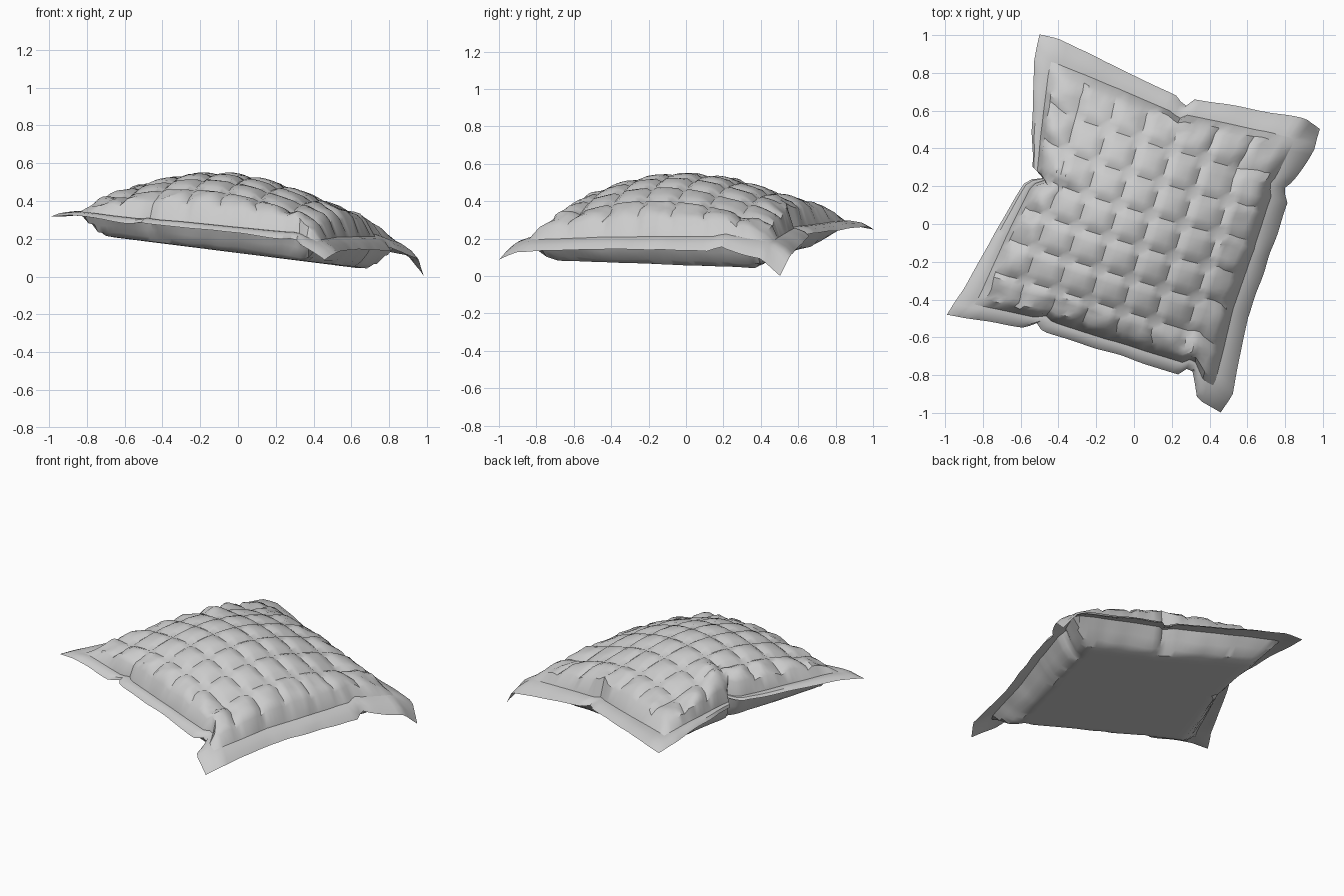
import bpy, bmesh, math
from mathutils import Vector, noise

if "Cube" in bpy.data.objects:
    bpy.data.objects.remove(bpy.data.objects["Cube"])

# Cushion axes, quilting and hem layout
E1, E2 = Vector((.956, -.292, 0)), Vector((.292, .956, 0))
CELLS, SUB, BODY, HALF = 7, 6, .9, .69
N = CELLS * SUB
body_steps = [BODY * (2 * i / N - 1) for i in range(N + 1)]
STEPS = [-1, -.97, -.925] + body_steps + [.925, .97, 1]

# Seam outline, with a tucked pleat in each side
A, B = (-.5, 1, .25), (.985, .5, 0)
C, D = (.46, -1, .09), (-.99, -.48, .32)
FRONT = [D, (-.88, -.5, .33), (-.56, -.55, .28), (-.52, -.51, .29), (-.48, -.57, .28),
         (.25, -.8, .2), (.3, -.74, .2), (.34, -.93, .16), C]
RIGHT = [C, (.52, -.9, .13), (.6, -.5, .145), (.82, .12, .135), (.79, .18, .16),
         (.84, .22, .14), (.96, .4, .09), B]
BACK = [A, (-.4, .98, .27), (.22, .68, .23), (.27, .62, .22), (.3, .66, .22), (.91, .56, .11), B]
LEFT = [D, (-.9, -.35, .33), (-.74, -.05, .33), (-.57, .23, .32), (-.43, .25, .33),
        (-.54, .28, .3), (-.54, .5, .3), (-.53, .85, .28), A]
TUCKS = [Vector((.25, .54)), Vector((-.38, .27)), Vector((.31, -.66))]


def along(path, axis, f):
    """Point on a seam at fraction f of its run along an axis."""
    pts = [Vector(p) for p in path]
    d = [p.dot(axis) for p in pts]
    goal = d[0] + f * (d[-1] - d[0])
    for p, q, a, b in zip(pts, pts[1:], d, d[1:]):
        if goal <= b:
            return p.lerp(q, (goal - a) / (b - a))
    return pts[-1]


def seam_sheet(s, t):
    """Sheet spanning the outline, settling to a regular square inside."""
    f, g = (s + 1) / 2, (t + 1) / 2
    sides = (along(FRONT, E1, f).lerp(along(BACK, E1, f), g)
             + along(LEFT, E2, g).lerp(along(RIGHT, E2, g), f))
    corners = Vector(D).lerp(Vector(C), f).lerp(Vector(A).lerp(Vector(B), f), g)
    square = E1 * (HALF * s - .018) + E2 * (HALF * t - .018)
    square.z = .19 - .1 * square.x
    edge = max(abs(s), abs(t))
    p = square.lerp(sides - corners, edge ** 4)
    # The hem slopes down a little towards its outer seam
    p.z += .55 * (1 - edge) * edge ** 8
    # Slight waviness of the hem
    return p + noise.noise_vector(p * 6) * .008 * edge ** 12


def top_point(s, t):
    p = seam_sheet(s, t)
    u, v = s / BODY, t / BODY
    edge = max(abs(u), abs(v))
    if edge < .999:
        dome = ((1 - u * u) * (1 - v * v)) ** .56
        puff = min(abs(math.sin(CELLS * math.pi * (u + 1) / 2)),
                   abs(math.sin(CELLS * math.pi * (v + 1) / 2))) ** .55
        p.z += .332 * dome + .026 * puff
        # Fabric bunched up at the pleats
        p.z += sum(.04 * math.exp(-((p.xy - c).length / .06) ** 2) for c in TUCKS)
    elif edge < 1.1:
        p.z += .006
    # Puckers beside the hem
    amount = max(0, 1 - abs(edge - .88) / .12)
    return p + noise.noise_vector(p * 10) * .03 * amount


def base_point(s, t):
    p = seam_sheet(s, t)
    edge = max(abs(s), abs(t))
    if edge > BODY - .001:
        p.z -= .012 * (edge < .99)
        return p
    k = math.sin(math.pi / 2 * min(1, (BODY - edge) / .155))
    p.z += (.125 - .126 * p.x - p.z) * k - .012 * (1 - k)
    bumps = max(0, 1 - abs(edge - .83) / .07)
    p.z += noise.noise(p * 8) * .025 * bumps
    return p


mat = bpy.data.materials.new("light grey fabric")
mat.use_nodes = True
GREY = (.6, .6, .6, 1)
mat.diffuse_color = GREY
mat.node_tree.nodes["Principled BSDF"].inputs["Base Color"].default_value = GREY


def build(name, layers, in_hem):
    bm = bmesh.new()
    for point, flip in layers:
        grid = [[bm.verts.new(point(s, t)) for t in STEPS] for s in STEPS]
        for i in range(len(STEPS) - 1):
            for j in range(len(STEPS) - 1):
                mid = max(abs(STEPS[i] + STEPS[i + 1]), abs(STEPS[j] + STEPS[j + 1])) / 2
                if (mid > BODY) == in_hem:
                    quad = [grid[i][j], grid[i + 1][j], grid[i + 1][j + 1], grid[i][j + 1]]
                    bm.faces.new(quad[::-1] if flip else quad)
    bmesh.ops.delete(bm, geom=[v for v in bm.verts if not v.link_faces], context='VERTS')
    bmesh.ops.remove_doubles(bm, verts=bm.verts, dist=.0002)
    mesh = bpy.data.meshes.new(name)
    bm.to_mesh(mesh)
    bm.free()
    mesh.materials.append(mat)
    obj = bpy.data.objects.new(name, mesh)
    bpy.context.collection.objects.link(obj)
    bpy.ops.object.select_all(action='DESELECT')
    obj.select_set(True)
    bpy.context.view_layer.objects.active = obj
    bpy.ops.object.shade_smooth_by_angle(angle=math.radians(35))


# Quilted top, plain base and the double hem around them
build("quilted_top", [(top_point, False)], False)
build("flat_base", [(base_point, True)], False)
build("hem", [(top_point, False), (base_point, True)], True)
